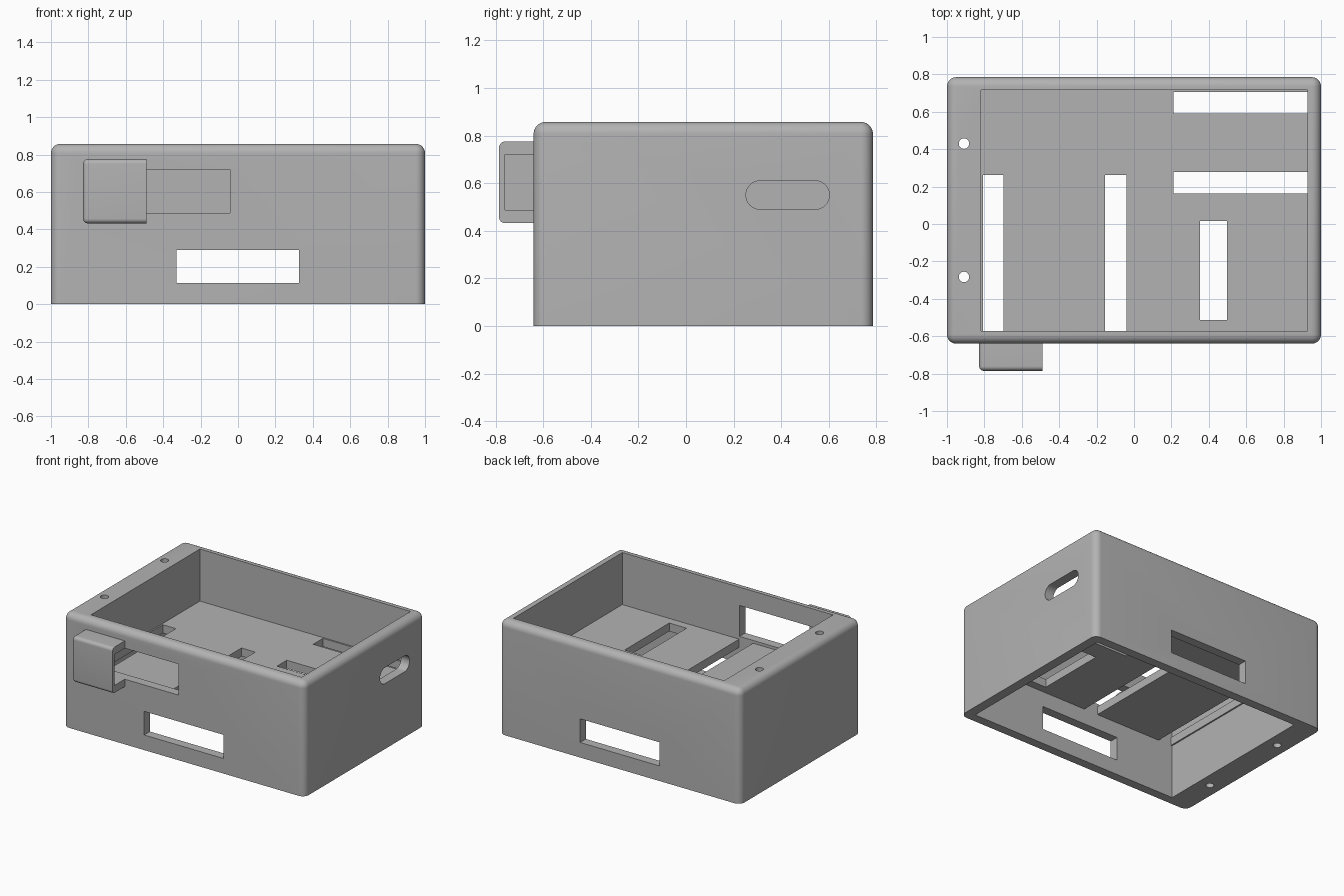
import bpy, bmesh
from math import radians
from mathutils import Vector

if "Cube" in bpy.data.objects:
    bpy.data.objects.remove(bpy.data.objects["Cube"], do_unlink=True)

grey = bpy.data.materials.new("matte_grey")
grey.use_nodes = True
COLOUR = (0.45, 0.45, 0.45, 1)
grey.diffuse_color = COLOUR
grey.node_tree.nodes["Principled BSDF"].inputs["Base Color"].default_value = COLOUR


def box(name, x, y, z, radius=0, rounded=None):
    """Box from (min, max) ranges; rounds edges whose midpoint passes the rule."""
    bm = bmesh.new()
    bmesh.ops.create_cube(bm, size=1)
    for v in bm.verts:
        v.co = Vector([r[0] if c < 0 else r[1] for c, r in zip(v.co, (x, y, z))])
    if radius:
        edges = [e for e in bm.edges if rounded((e.verts[0].co + e.verts[1].co) / 2)]
        bmesh.ops.bevel(bm, geom=edges, offset=radius, segments=8,
                        profile=0.5, affect='EDGES')
    mesh = bpy.data.meshes.new(name)
    bm.to_mesh(mesh)
    bm.free()
    ob = bpy.data.objects.new(name, mesh)
    bpy.context.collection.objects.link(ob)
    mesh.materials.append(grey)
    return ob


def rod(name, location, radius, depth):
    """Upright round cutter."""
    bpy.ops.mesh.primitive_cylinder_add(vertices=32, radius=radius, depth=depth,
                                        location=location)
    ob = bpy.context.object
    ob.name = name
    ob.data.materials.append(grey)
    return ob


def combine(target, tool, operation='DIFFERENCE'):
    """Apply a boolean and discard the tool."""
    tool.hide_render = True
    bpy.ops.object.select_all(action='DESELECT')
    bpy.context.view_layer.objects.active = target
    target.select_set(True)
    mod = target.modifiers.new("cut", 'BOOLEAN')
    mod.object, mod.operation, mod.solver = tool, operation, 'EXACT'
    bpy.ops.object.modifier_apply(modifier=mod.name)
    bpy.data.objects.remove(tool, do_unlink=True)


# Outer shell: rounded all over except around the open bottom
case = box("enclosure", (-1, 1), (-0.64, 0.785), (0, 0.857), 0.05,
           lambda m: m.z > 0.01)

# Side pod: rounded outer edges, flat at the wall and at its open end
pod = box("side_pod", (-0.828, -0.49), (-0.785, -0.6), (0.432, 0.775), 0.025,
          lambda m: m.x < -0.5 and m.y < -0.61)
combine(case, pod, 'UNION')

# Upper and lower cavities, leaving a shelf between them
INNER_X, INNER_Y = (-0.818, 0.928), (-0.572, 0.717)
combine(case, box("upper_cavity", INNER_X, INNER_Y, (0.467, 1)))
combine(case, box("lower_cavity", INNER_X, INNER_Y, (-0.1, 0.405)))

# Slots through the shelf
for x, y in [((-0.807, -0.698), (-0.572, 0.262)),
             ((-0.155, -0.04), (-0.572, 0.262)),
             ((0.353, 0.497), (-0.512, 0.017)),
             ((0.21, 0.928), (0.59, 0.705)),
             ((0.21, 0.928), (0.162, 0.277))]:
    combine(case, box("shelf_slot", x, y, (0.38, 0.5)))

# Window in the front wall, running on into the pod
combine(case, box("front_window", (-0.775, -0.043), (-0.76, -0.5), (0.488, 0.72)))

# Low slot through front and back walls
combine(case, box("low_slot", (-0.33, 0.327), (-0.7, 0.9), (0.113, 0.29)))

# Screw holes down the thick side
for y in (0.43, -0.283):
    combine(case, rod("screw_hole", (-0.909, y, 0.4), 0.028, 1.4))

# Rounded cable opening in the side wall
combine(case, box("cable_opening", (0.85, 1.1), (0.252, 0.602), (0.49, 0.61), 0.0595,
                  lambda m: 0.9 < m.x < 1 and m.y != 0.427 and abs(m.z - 0.55) > 0.05))

bpy.ops.object.select_all(action='DESELECT')
case.select_set(True)
bpy.context.view_layer.objects.active = case
bpy.ops.object.shade_smooth_by_angle(angle=radians(30))
